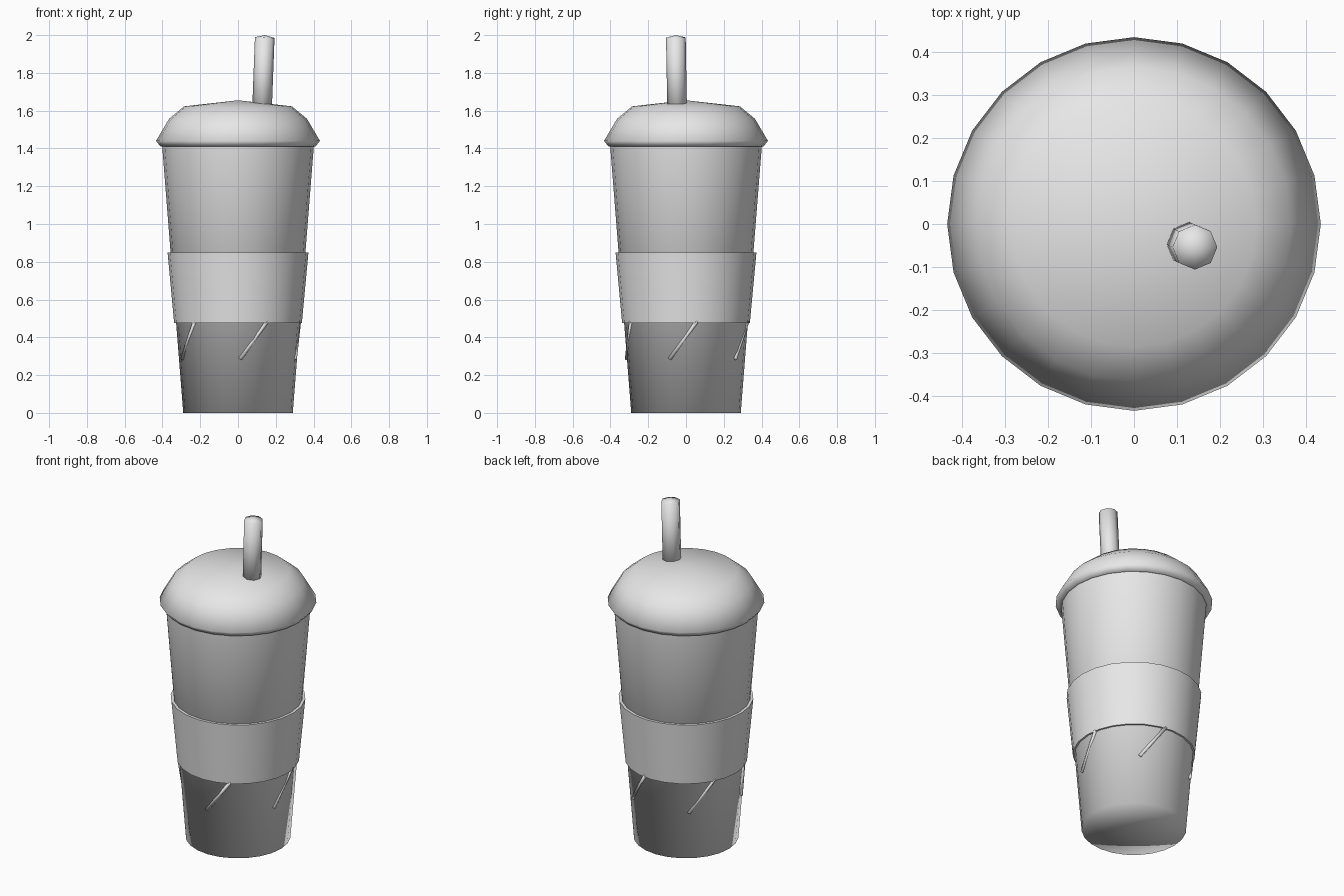
import bpy
import bmesh
import math
from mathutils import Vector

cube = bpy.data.objects.get("Cube")
if cube:
    bpy.data.objects.remove(cube, do_unlink=True)

grey = bpy.data.materials.new("plain_grey")
grey.use_nodes = True
grey.diffuse_color = (0.8, 0.8, 0.8, 1)
grey.node_tree.nodes["Principled BSDF"].inputs["Base Color"].default_value = (0.8, 0.8, 0.8, 1)


def finish(bm, name):
    """Turn a bmesh into a smooth grey object."""
    bmesh.ops.recalc_face_normals(bm, faces=bm.faces)
    mesh = bpy.data.meshes.new(name)
    bm.to_mesh(mesh)
    bm.free()
    mesh.materials.append(grey)
    mesh.shade_smooth()
    obj = bpy.data.objects.new(name, mesh)
    bpy.context.collection.objects.link(obj)
    return obj


def lathe(name, profile, sides=24, closed=False):
    """Revolve (radius, height) points about z; radius 0 makes a centre fan."""
    bm = bmesh.new()
    rings = []
    for r, z in profile:
        if r == 0:
            rings.append([bm.verts.new((0, 0, z))] * sides)
        else:
            turns = [math.tau * i / sides for i in range(sides)]
            rings.append([bm.verts.new((r * math.cos(a), r * math.sin(a), z)) for a in turns])
    pairs = list(zip(rings, rings[1:]))
    if closed:
        pairs.append((rings[-1], rings[0]))
    for low, high in pairs:
        for i in range(sides):
            j = (i + 1) % sides
            corners = dict.fromkeys((low[i], low[j], high[j], high[i]))
            bm.faces.new(list(corners))
    return finish(bm, name)


def aim(obj, start, end):
    """Place a lathed part at start with its z axis pointing to end."""
    obj.location = start
    obj.rotation_mode = "QUATERNION"
    axis = (end - start).normalized()
    obj.rotation_quaternion = Vector((0, 0, 1)).rotation_difference(axis)


def on_wall(degrees, radius, z):
    a = math.radians(degrees)
    return Vector((radius * math.cos(a), radius * math.sin(a), z))


# Tapered cup with a flat base
lathe("cup", [(0, 0), (0.29, 0), (0.402, 1.42)])

# Sleeve round the middle
lathe("sleeve", [(0.338, 0.475), (0.373, 0.85), (0.354, 0.85), (0.325, 0.475)], closed=True)
bpy.context.view_layer.objects.active = bpy.data.objects["sleeve"]
bpy.data.objects["sleeve"].select_set(True)
bpy.ops.object.shade_smooth_by_angle(angle=math.radians(40))

# Domed lid with a flared lip
lathe("lid", [(0.40, 1.41), (0.41, 1.41), (0.434, 1.44), (0.365, 1.557),
              (0.285, 1.623), (0, 1.655)])

# Leaning straw with a slightly raised end
bottom, top = Vector((0.125, -0.046, 1.55)), Vector((0.142, -0.054, 2.0))
length = (top - bottom).length
straw = lathe("straw", [(0, 0), (0.052, 0), (0.052, length - 0.013), (0, length)], sides=8)
aim(straw, bottom, top)

# Five slanting ribs that run up under the sleeve
for n in range(5):
    angle = -88 + 72 * n
    low, high = on_wall(angle, 0.314, 0.285), on_wall(angle + 26, 0.329, 0.485)
    size = (high - low).length
    rib = lathe(f"slanted_rib_{n + 1}", [(0, 0), (0.01, 0), (0.01, size), (0, size)], sides=8)
    aim(rib, low, high)
